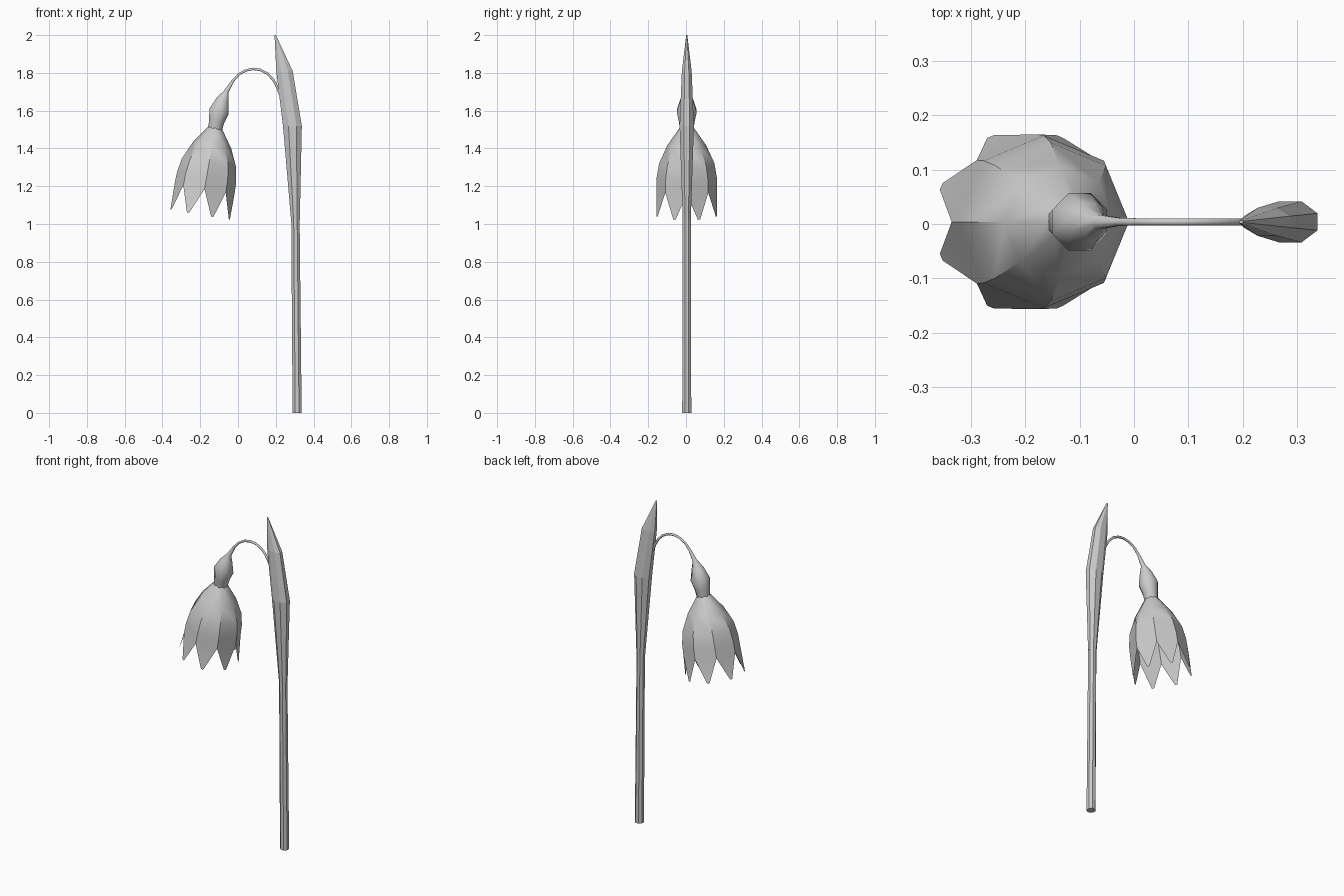
import bpy, math
from mathutils import Vector

if "Cube" in bpy.data.objects:
    bpy.data.objects.remove(bpy.data.objects["Cube"])

Y0 = 0.004
SIDES = 8


def finish(name, verts, faces, angle):
    me = bpy.data.meshes.new(name)
    me.from_pydata([tuple(v) for v in verts], [], faces)
    ob = bpy.data.objects.new(name, me)
    bpy.context.collection.objects.link(ob)
    bpy.ops.object.select_all(action='DESELECT')
    ob.select_set(True)
    bpy.context.view_layer.objects.active = ob
    bpy.ops.object.mode_set(mode='EDIT')
    bpy.ops.mesh.select_all(action='SELECT')
    bpy.ops.mesh.normals_make_consistent(inside=False)
    bpy.ops.object.mode_set(mode='OBJECT')
    if angle:
        bpy.ops.object.shade_smooth_by_angle(angle=math.radians(angle))
    return ob


def loft(rings, phase, level=False):
    """Rings (x, z, radius across x, radius across y) along a path in the xz plane."""
    verts, faces = [], []
    pts = [Vector((r[0], Y0, r[1])) for r in rings]
    for i, (x, z, rx, ry) in enumerate(rings):
        t = (pts[min(i + 1, len(pts) - 1)] - pts[max(i - 1, 0)]).normalized()
        u = Vector((1, 0, 0)) if level else Vector((-t.z, 0, t.x))
        for k in range(SIDES):
            a = 2 * math.pi * (k + phase) / SIDES
            verts.append(pts[i] + u * rx * math.cos(a) + Vector((0, ry * math.sin(a), 0)))
    for i in range(len(rings) - 1):
        for k in range(SIDES):
            n = (k + 1) % SIDES
            a, b = i * SIDES, (i + 1) * SIDES
            faces.append((a + k, a + n, b + n, b + k))
    return verts, faces


def caps(count):
    return [tuple(range(SIDES)), tuple(range((count - 1) * SIDES, count * SIDES))]


# Flower stalk
stem = [(0.313, 0, .026, .026), (0.304, 1.02, .024, .023)]
v, f = loft(stem, 0.5, True)
finish("stem", v, f + caps(2), 0)

# Pointed leaf sheath at the top of the stalk
sheath = [(0.304, 1.02, .025, .023), (0.288, 1.52, .054, .041),
          (0.246, 1.81, .047, .028), (0.197, 2.0, .004, .003)]
v, f = loft(sheath, 0.5, True)
finish("leaf_sheath", v, f + caps(4), 0)

# Thin arching flower stem swelling into the bud base
path = [(.225, 1.68, .007), (.207, 1.727, .007), (.185, 1.766, .007), (.155, 1.797, .007),
        (.118, 1.816, .007), (.08, 1.821, .007), (.04, 1.813, .007), (.005, 1.793, .007),
        (-.028, 1.757, .008), (-.063, 1.70, .014), (-.082, 1.656, .037),
        (-.1, 1.597, .057), (-.113, 1.545, .045), (-.123, 1.49, .038)]
v, f = loft([(x, z, r, r) for x, z, r in path], 0.5)
finish("flower_stem", v, f + caps(len(path)), 60)

# Hanging bell with pointed petal tips
axis = Vector((-.17, 0, -.985)).normalized()
top = Vector((-.121, Y0, 1.51))
bell = [(0, .037), (.095, .103), (.19, .146), (.265, .159), (.33, .161)]
rings = [(top.x + axis.x * s, top.z + axis.z * s, r, r) for s, r in bell]
v, f = loft(rings, 0)
base = (len(bell) - 1) * SIDES
side = Vector((-axis.z, 0, axis.x))
for k in range(SIDES):
    centre = top + axis * .467
    for off in (-.05, .05):
        a = 2 * math.pi * (k + .5 + off) / SIDES
        v.append(centre + (side * math.cos(a) + Vector((0, math.sin(a), 0))) * .17)
    n = len(v)
    f.append((base + k, base + (k + 1) % SIDES, n - 1, n - 2))
finish("bell_flower", v, f, 40)
